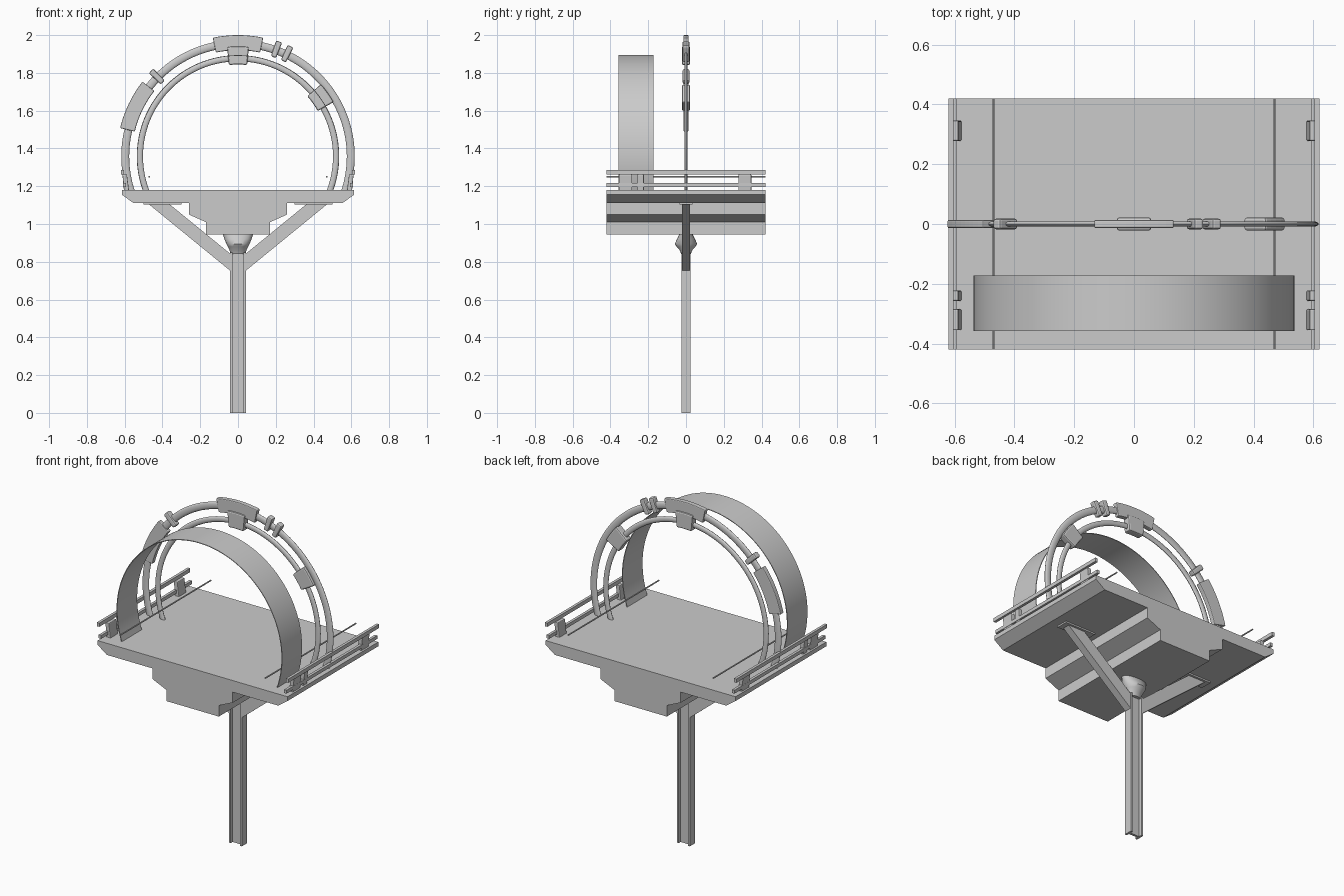
import bpy, bmesh
from math import sin, cos, pi, radians, asin, degrees

if "Cube" in bpy.data.objects:
    bpy.data.objects.remove(bpy.data.objects["Cube"])

CZ = 1.358  # height of the ring centre


def finish(name, bm, bevel=0, smooth=False):
    bmesh.ops.recalc_face_normals(bm, faces=bm.faces)
    me = bpy.data.meshes.new(name)
    bm.to_mesh(me)
    bm.free()
    ob = bpy.data.objects.new(name, me)
    bpy.context.collection.objects.link(ob)
    if bevel:
        m = ob.modifiers.new("bevel", 'BEVEL')
        m.width, m.segments, m.limit_method = bevel, 2, 'ANGLE'
        m.angle_limit = radians(40)
    if smooth:
        bpy.ops.object.select_all(action='DESELECT')
        bpy.context.view_layer.objects.active = ob
        ob.select_set(True)
        bpy.ops.object.shade_smooth_by_angle(angle=radians(40))
    return ob


def loft(name, sections, **kw):
    """Skin a row of equal closed sections and cap both ends."""
    bm = bmesh.new()
    rows = [[bm.verts.new(p) for p in s] for s in sections]
    n = len(rows[0])
    for a, b in zip(rows, rows[1:]):
        for i in range(n):
            j = (i + 1) % n
            bm.faces.new((a[i], a[j], b[j], b[i]))
    bm.faces.new(rows[0])
    bm.faces.new(rows[-1])
    return finish(name, bm, **kw)


def extrude_y(name, pts, y0, y1, **kw):
    return loft(name, [[(x, y, z) for x, z in pts] for y in (y0, y1)], **kw)


def box(name, x0, x1, y0, y1, z0, z1, **kw):
    return extrude_y(name, [(x0, z0), (x1, z0), (x1, z1), (x0, z1)], y0, y1, **kw)


def arc(name, profile, a0, a1, n, **kw):
    """Sweep a (radius, y) profile around the ring centre."""
    secs = []
    for k in range(n + 1):
        a = radians(a0 + (a1 - a0) * k / n)
        secs.append([(r * cos(a), y, CZ + r * sin(a)) for r, y in profile])
    return loft(name, secs, **kw)


def rect(r0, r1, y0, y1):
    return [(r0, y0), (r1, y0), (r1, y1), (r0, y1)]


def oval(r, hr, hy, n=12):
    return [(r + hr * cos(2 * pi * i / n), hy * sin(2 * pi * i / n)) for i in range(n)]


def deck_angle(r):
    return degrees(asin((1.175 - CZ) / r))


# Stepped deck
half = [(0.615, 1.18), (0.615, 1.155), (0.555, 1.112), (0.26, 1.112),
        (0.26, 1.05), (0.17, 1.01), (0.17, 0.945)]
extrude_y("deck", half + [(-x, z) for x, z in reversed(half)], -0.42, 0.42)

# I-beam post
ibeam = [(-.042, -.025), (-.03, -.025), (-.03, -.007), (.03, -.007), (.03, -.025), (.042, -.025)]
ibeam += [(-x, -y) for x, y in ibeam]
loft("post", [[(x, y, z) for x, y in ibeam] for z in (0, 0.85)])

# Flared collar between post and deck
rings = [(.84, .04, .025), (.862, .045, .034), (.88, .054, .05), (.895, .062, .059),
         (.92, .072, .048), (.947, .081, .034)]
loft("post_collar", [[(rx * cos(2 * pi * i / 24), ry * sin(2 * pi * i / 24), z) for i in range(24)]
                     for z, rx, ry in rings], smooth=True)

# Diagonal braces, mounting plates, side rails, rods and rail clips
for s, side in ((-1, "left"), (1, "right")):
    extrude_y("brace_" + side, [(s * x, z) for x, z in
              [(.038, .75), (.038, .84), (.375, 1.115), (.485, 1.115)]], -.022, .022)
    box("brace_plate_" + side, s * .3, s * .5, -.035, .035, 1.103, 1.114)
    box("upper_rail_" + side, s * .604, s * .62, -.42, .42, 1.263, 1.285)
    box("lower_rail_" + side, s * .592, s * .608, -.42, .42, 1.196, 1.216)
    extrude_y("rod_" + side, [(s * .47 + .004 * cos(i * pi / 4), 1.25 + .004 * sin(i * pi / 4))
                              for i in range(8)], -.42, .42)
    for y, hy in ((.312, .034), (-.24, .017), (-.32, .035)):
        extrude_y("rail_clip_" + side, [(s * x, z) for x, z in
                  [(.576, 1.17), (.603, 1.17), (.612, 1.262), (.588, 1.262)]],
                  y - hy, y + hy, bevel=.004)

# Twin arches
for name, r, hr in (("outer_arch", .597, .021), ("inner_arch", .519, .016)):
    a = deck_angle(r)
    arc(name, oval(r, hr, .009), a, 180 - a, 72, smooth=True)

# Wide curved band
a = deck_angle(.535)
arc("wide_band", rect(.532, .536, -.358, -.173), a, 180 - a, 64, smooth=True)

# Long sleeves on the outer arch
for name, a0, a1 in (("top_sleeve", 78, 102), ("left_sleeve", 142, 166.5)):
    arc(name, rect(.562, .642, -.014, .014), a0, a1, 10, bevel=.005)

# Narrow clips on the outer arch
for a in (64.5, 70.3, 135.5):
    arc("arch_clip", rect(.558, .646, -.018, .018), a - 1.5, a + 1.5, 1, bevel=.008)

# Clamps on the inner arch
for a in (35.3, 90):
    arc("arch_clamp", rect(.486, .582, -.022, .022), a - 5.7, a + 5.7, 4, bevel=.008)
